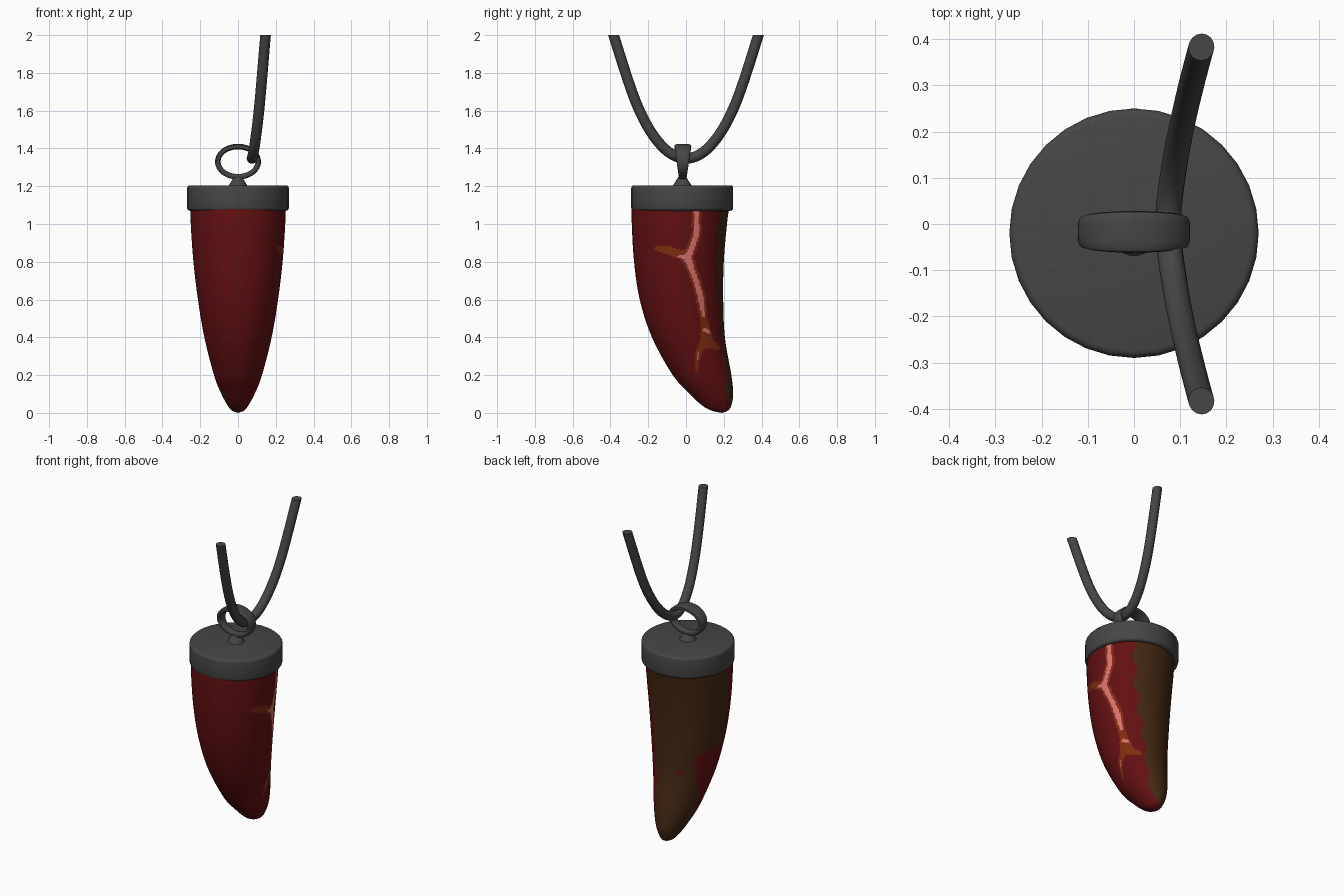
import bpy, bmesh, math
from mathutils import Vector

if "Cube" in bpy.data.objects:
    bpy.data.objects.remove(bpy.data.objects["Cube"])


def material(name, r, g, b):
    m = bpy.data.materials.new(name)
    m.diffuse_color = (r, g, b, 1)
    m.use_nodes = True
    m.node_tree.nodes["Principled BSDF"].inputs["Base Color"].default_value = m.diffuse_color
    return m


GREY = material("dark grey metal", .061, .061, .061)
RED = material("deep red", .125, .005, .006)
BROWN = material("dark brown", .056, .021, .006)
ORANGE = material("burnt orange", .21, .026, .005)
PINK = material("bright pink", .72, .17, .16)


def make(name, bm, mats):
    bmesh.ops.recalc_face_normals(bm, faces=bm.faces)
    me = bpy.data.meshes.new(name)
    bm.to_mesh(me)
    bm.free()
    for m in mats:
        me.materials.append(m)
    ob = bpy.data.objects.new(name, me)
    bpy.context.collection.objects.link(ob)
    bpy.ops.object.select_all(action='DESELECT')
    ob.select_set(True)
    bpy.context.view_layer.objects.active = ob
    bpy.ops.object.shade_smooth_by_angle(angle=math.radians(40))
    return ob


def bridge(bm, a, b):
    n = len(a)
    for i in range(n):
        bm.faces.new((a[i], a[(i + 1) % n], b[(i + 1) % n], b[i]))


def catmull(keys, t):
    i = min(int(t), len(keys) - 2)
    f = t - i
    p = [Vector(keys[max(0, min(len(keys) - 1, i + k))]) for k in (-1, 0, 1, 2)]
    return .5 * (2 * p[1] + (p[2] - p[0]) * f + (2 * p[0] - 5 * p[1] + 4 * p[2] - p[3]) * f ** 2
                 + (3 * p[1] - p[0] - 3 * p[2] + p[3]) * f ** 3)


def lerp_table(tab, z):
    for (z0, v0), (z1, v1) in zip(tab, tab[1:]):
        if z <= z1:
            return v0 + (v1 - v0) * (z - z0) / (z1 - z0)
    return tab[-1][1]


# --- tooth: stacked oval slices (z, front y, back y, half width) ---
KEYS = [(0, .19, .19, 0), (.012, .135, .222, .032), (.04, .085, .24, .055), (.1, .02, .25, .088),
        (.2, -.07, .24, .127), (.4, -.18, .206, .178), (.6, -.245, .197, .212),
        (.8, -.275, .2, .236), (1.0, -.287, .217, .25), (1.1, -.287, .23, .25)]
# brown back: where it starts in y on each side, by height
BACK_RIGHT = [(0, .225), (.2, .212), (.4, .185), (.6, .17), (.8, .163), (1.1, .175)]
BACK_LEFT = [(0, .12), (.11, .06), (.34, .1), (.53, .13), (.565, .1), (.59, -.08), (.8, -.08), (1.1, -.07)]
# crack strokes on the right side: (y, z, half width) to (y, z, half width)
MAIN = [(.055, 1.08, .012), (.057, .95, .013), (.03, .87, .014), (.006, .825, .02),
        (.035, .75, .014), (.06, .68, .013), (.078, .61, .015), (.092, .515, .008)]
PINK_STROKES = list(zip(MAIN, MAIN[1:])) + [
    ((.006, .825, .014), (-.045, .828, .004)), ((.1, .44, .012), (.12, .43, .008)),
    ((.066, .32, .003), (.06, .28, .002))]
ORANGE_STROKES = [((a[0], a[1], a[2] + .013), (b[0], b[1], b[2] + .013)) for a, b in zip(MAIN, MAIN[1:])] + [
    ((-.01, .83, .025), (-.09, .86, .022)), ((-.09, .86, .022), (-.16, .87, .01)),
    ((.092, .52, .018), (.105, .42, .025)), ((.105, .42, .03), (.12, .37, .028)),
    ((.12, .37, .028), (.17, .345, .012)), ((.105, .39, .025), (.066, .32, .018)),
    ((.066, .32, .016), (.055, .22, .006))]


def in_stroke(y, z, strokes):
    for (y0, z0, r0), (y1, z1, r1) in strokes:
        dy, dz = y1 - y0, z1 - z0
        t = max(0, min(1, ((y - y0) * dy + (z - z0) * dz) / (dy * dy + dz * dz)))
        if math.hypot(y - y0 - t * dy, z - z0 - t * dz) < r0 + (r1 - r0) * t:
            return True
    return False


def tooth_colour(c):
    if c.x > 0:
        if in_stroke(c.y, c.z, PINK_STROKES):
            return 3
        if in_stroke(c.y, c.z, ORANGE_STROKES):
            return 2
    wob = .006 * math.sin(c.z * 37)
    if c.x < 0 and c.y > .1 and math.hypot(c.x + .08, c.z - .447) < .016:
        return 0
    if c.y > lerp_table(BACK_RIGHT if c.x > 0 else BACK_LEFT, c.z) + wob:
        return 1
    return 0


bm = bmesh.new()
N = 200
rows = [i / 8 for i in range(1, 32)] + [4 + i / 28 for i in range(28 * 5 + 1)]
prev = None
for t in rows:
    z, yf, yb, w = catmull(KEYS, t)
    cy, h = (yf + yb) / 2, (yb - yf) / 2
    ring = [bm.verts.new((w * math.cos(2 * math.pi * k / N), cy + h * math.sin(2 * math.pi * k / N), max(z, 0)))
            for k in range(N)]
    if prev:
        bridge(bm, prev, ring)
    else:
        tip = bm.verts.new((0, .19, 0))
        for k in range(N):
            bm.faces.new((tip, ring[(k + 1) % N], ring[k]))
    prev = ring
bm.faces.new(prev)
for f in bm.faces:
    f.material_index = tooth_colour(f.calc_center_median())
make("tooth", bm, [RED, BROWN, ORANGE, PINK])

# --- metal cap ---
bm = bmesh.new()
bmesh.ops.create_cone(bm, cap_ends=True, segments=32, radius1=.27, radius2=.27, depth=.135)
bmesh.ops.translate(bm, verts=bm.verts, vec=(0, -.02, 1.1375))
rims = [e for e in bm.edges if abs(e.verts[0].co.z - e.verts[1].co.z) < .001]
bmesh.ops.bevel(bm, geom=rims, offset=.016, segments=3, profile=.5, affect='EDGES')
make("cap", bm, [GREY])

# --- flared post under the ring ---
bm = bmesh.new()
bmesh.ops.create_cone(bm, cap_ends=True, segments=24, radius1=.052, radius2=.02, depth=.05)
bmesh.ops.translate(bm, verts=bm.verts, vec=(0, -.02, 1.225))
make("ring_post", bm, [GREY])

# --- hanging ring: oval band, wider at the top ---
bm = bmesh.new()
rings = []
for i in range(48):
    a = 2 * math.pi * i / 48
    half = .033 + .012 * math.sin(a)
    loop = []
    for k in range(16):
        b = 2 * math.pi * k / 16
        c, s = math.cos(b), math.sin(b)
        u = math.copysign(abs(c) ** .6, c) * .0145
        v = math.copysign(abs(s) ** .6, s) * half
        loop.append(bm.verts.new(((.107 + u) * math.cos(a), -.017 + v, 1.33 + (.08 + u) * math.sin(a))))
    rings.append(loop)
for i in range(48):
    bridge(bm, rings[i], rings[(i + 1) % 48])
make("hanging_ring", bm, [GREY])

# --- cord: swept tube, cut level at the top ---
half_path = [(.16, .42, 2.14), (.145, .38, 1.99), (.113, .255, 1.62), (.088, .13, 1.415)]
path = half_path + [(.074, 0, 1.347)] + [(x, -y, z) for x, y, z in reversed(half_path)]
pts = [catmull(path, i / 8) for i in range(8 * (len(path) - 1) + 1)]
bm = bmesh.new()
prev = None
for i, p in enumerate(pts):
    d = (pts[min(i + 1, len(pts) - 1)] - pts[max(i - 1, 0)]).normalized()
    e1 = (Vector((1, 0, 0)) - d * d.x).normalized()
    e2 = d.cross(e1)
    ring = [bm.verts.new(p + .028 * (e1 * math.cos(k * math.pi / 8) + e2 * math.sin(k * math.pi / 8)))
            for k in range(16)]
    if prev:
        bridge(bm, prev, ring)
    prev = ring
bmesh.ops.bisect_plane(bm, geom=bm.verts[:] + bm.edges[:] + bm.faces[:], plane_co=(0, 0, 2),
                       plane_no=(0, 0, 1), clear_outer=True)
bmesh.ops.holes_fill(bm, edges=[e for e in bm.edges if e.is_boundary], sides=0)
make("cord", bm, [GREY])
